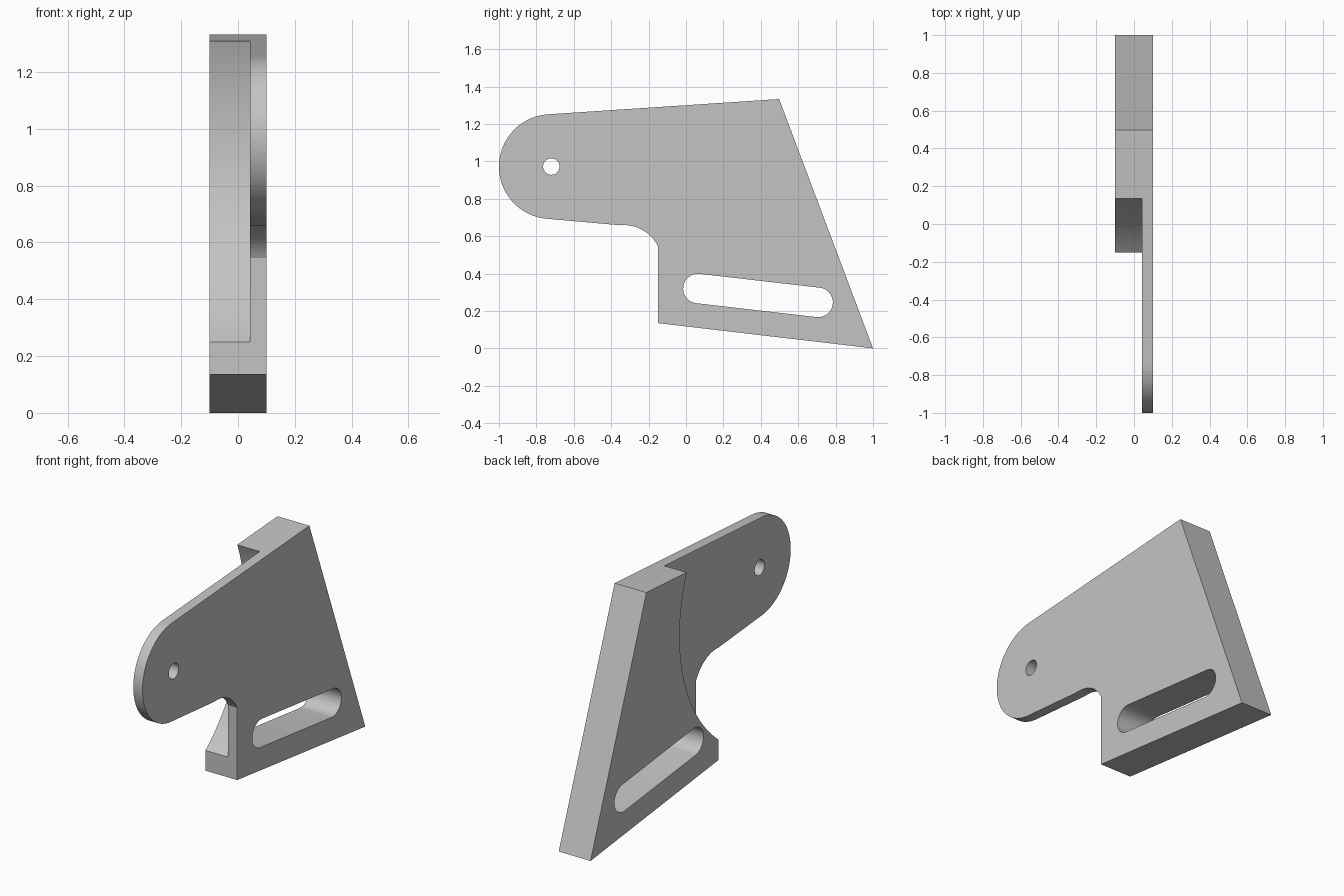
import bpy, bmesh
from math import cos, sin, radians, atan2, pi

cube = bpy.data.objects.get("Cube")
if cube:
    bpy.data.objects.remove(cube, do_unlink=True)

grey = bpy.data.materials.new("plain grey")
grey.use_nodes = True
colour = (0.55, 0.55, 0.55, 1)
grey.diffuse_color = colour
grey.node_tree.nodes["Principled BSDF"].inputs["Base Color"].default_value = colour


def arc(centre, r, start, end, steps):
    """Points (y, z) along an arc, angles in degrees."""
    angles = [radians(start + (end - start) * i / steps) for i in range(steps + 1)]
    return [(centre[0] + r * cos(a), centre[1] + r * sin(a)) for a in angles]


def prism(name, outline, x0, x1):
    """Extrude a (y, z) outline along x."""
    bm = bmesh.new()
    face = bm.faces.new([bm.verts.new((x0, y, z)) for y, z in outline])
    new = bmesh.ops.extrude_face_region(bm, geom=[face])["geom"]
    bmesh.ops.translate(bm, vec=(x1 - x0, 0, 0),
                        verts=[v for v in new if isinstance(v, bmesh.types.BMVert)])
    bmesh.ops.recalc_face_normals(bm, faces=bm.faces)
    mesh = bpy.data.meshes.new(name)
    bm.to_mesh(mesh)
    bm.free()
    mesh.materials.append(grey)
    obj = bpy.data.objects.new(name, mesh)
    bpy.context.collection.objects.link(obj)
    return obj


pivot = (-0.72, 0.972)

# Bracket body: rounded nose, filleted throat and slanted back
outline = arc(pivot, 0.28, 93.7, 264.8, 48)
outline += arc((-0.332, 0.456), 0.203, 95, 26, 16)
outline += [(-0.15, 0.135), (1, 0), (0.498, 1.333)]
body = prism("bracket_body", outline, -0.1, 0.1)

# Cutters: swing recess on one side, pivot hole, tilted slot
slot_a, slot_b = (0.064, 0.32), (0.706, 0.246)
tilt = atan2(slot_b[1] - slot_a[1], slot_b[0] - slot_a[0]) * 180 / pi
slot = arc(slot_a, 0.079, tilt + 90, tilt + 270, 20) + arc(slot_b, 0.079, tilt - 90, tilt + 90, 20)
cutters = [
    prism("recess_cutter", arc(pivot, 0.92, 0, 360, 160)[:-1], -0.3, 0.042),
    prism("pivot_hole_cutter", arc(pivot, 0.044, 0, 360, 32)[:-1], -0.3, 0.3),
    prism("slot_cutter", slot, -0.3, 0.3),
]

bpy.context.view_layer.objects.active = body
for cutter in cutters:
    cutter.hide_render = True
    cut = body.modifiers.new(cutter.name, 'BOOLEAN')
    cut.operation = 'DIFFERENCE'
    cut.solver = 'EXACT'
    cut.object = cutter
    bpy.ops.object.modifier_apply(modifier=cut.name)
for cutter in cutters:
    bpy.data.objects.remove(cutter, do_unlink=True)

# Smooth the curved walls, keep the rims sharp
bpy.ops.object.select_all(action='DESELECT')
body.select_set(True)
bpy.ops.object.shade_smooth_by_angle(angle=radians(20))
